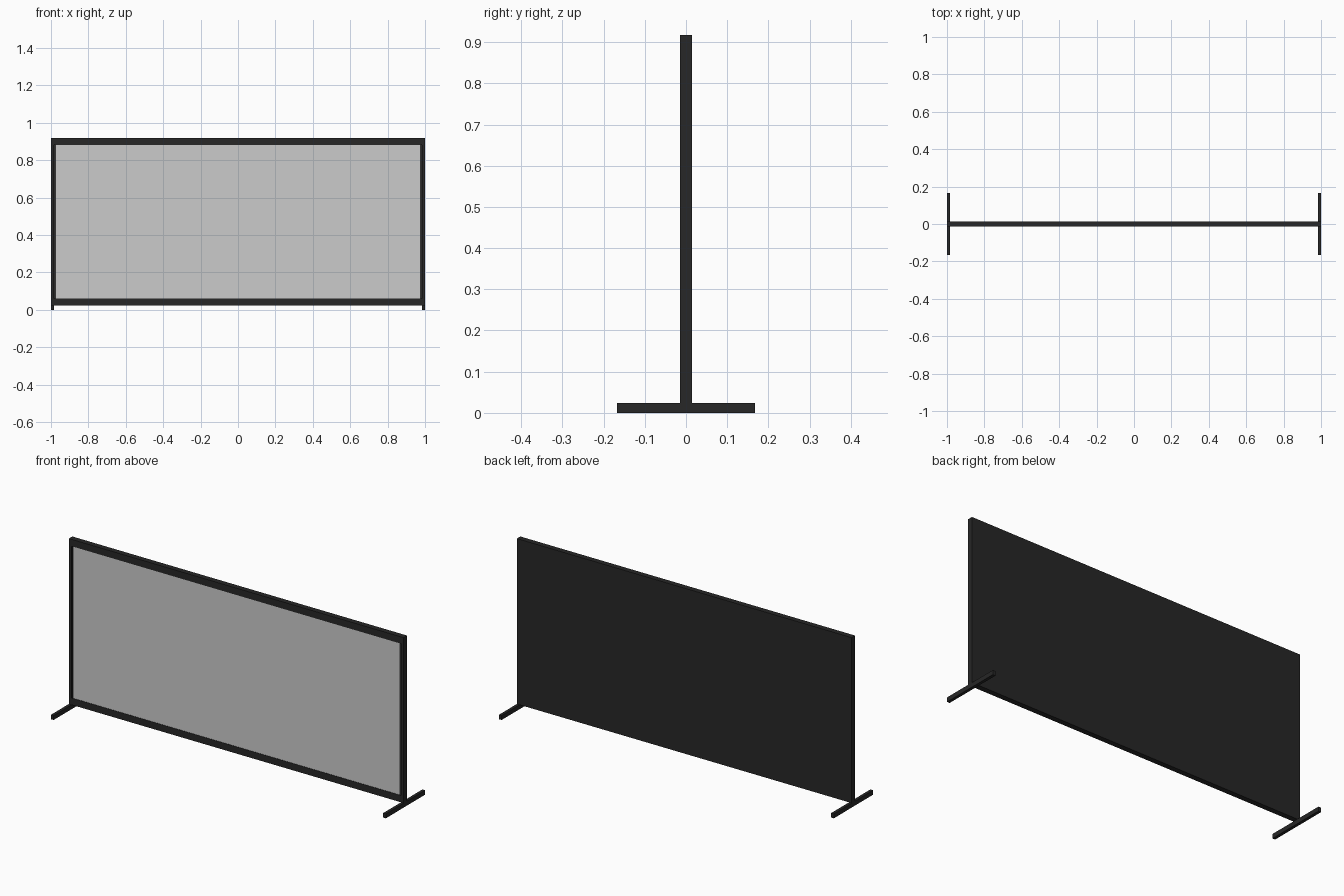
import bpy, bmesh

if "Cube" in bpy.data.objects:
    bpy.data.objects.remove(bpy.data.objects["Cube"])

BOTTOM, TOP, HALF_D = 0.024, 0.917, 0.0147   # casing extents
SIDE, RAIL, RECESS = 0.024, 0.037, 0.002     # bezel widths and screen recess

black = bpy.data.materials.new("black")
black.diffuse_color = (0.02, 0.02, 0.02, 1)
black.use_nodes = True
black.node_tree.nodes["Principled BSDF"].inputs["Base Color"].default_value = black.diffuse_color


def add_object(name, bm, mat=None):
    mesh = bpy.data.meshes.new(name)
    bm.to_mesh(mesh)
    bm.free()
    obj = bpy.data.objects.new(name, mesh)
    bpy.context.collection.objects.link(obj)
    if mat:
        mesh.materials.append(mat)
    return obj


def box(lo, hi):
    bm = bmesh.new()
    bmesh.ops.create_cube(bm, size=1)
    for v in bm.verts:
        v.co = [(a + b) / 2 + c * (b - a) for a, b, c in zip(lo, hi, v.co)]
    return bm


# casing: closed back and sides, front face inset into a bezel and pushed in
bm = box((-1, -HALF_D, BOTTOM), (1, HALF_D, TOP))
bm.normal_update()
front = min(bm.faces, key=lambda f: f.calc_center_median().y)
bmesh.ops.inset_region(bm, faces=[front], thickness=SIDE)
mid = (BOTTOM + TOP) / 2
for v in front.verts:
    v.co.z = TOP - RAIL if v.co.z > mid else BOTTOM + RAIL
lip = bmesh.ops.extrude_discrete_faces(bm, faces=[front])["faces"][0]
for v in lip.verts:
    v.co.y += RECESS
bmesh.ops.delete(bm, geom=[lip], context='FACES_ONLY')
add_object("casing", bm, black)

# screen: single flat panel closing the bezel opening
bm = bmesh.new()
x, y = 1 - SIDE, -HALF_D + RECESS
corners = [(-x, BOTTOM + RAIL), (x, BOTTOM + RAIL), (x, TOP - RAIL), (-x, TOP - RAIL)]
bm.faces.new([bm.verts.new((cx, y, cz)) for cx, cz in corners])
add_object("screen", bm)

# feet: thin bars running front to back under each end
for name, s in (("left_foot", -1), ("right_foot", 1)):
    xs = sorted((s * 0.984, s * 1.0))
    add_object(name, box((xs[0], -0.167, 0), (xs[1], 0.167, BOTTOM)), black)
